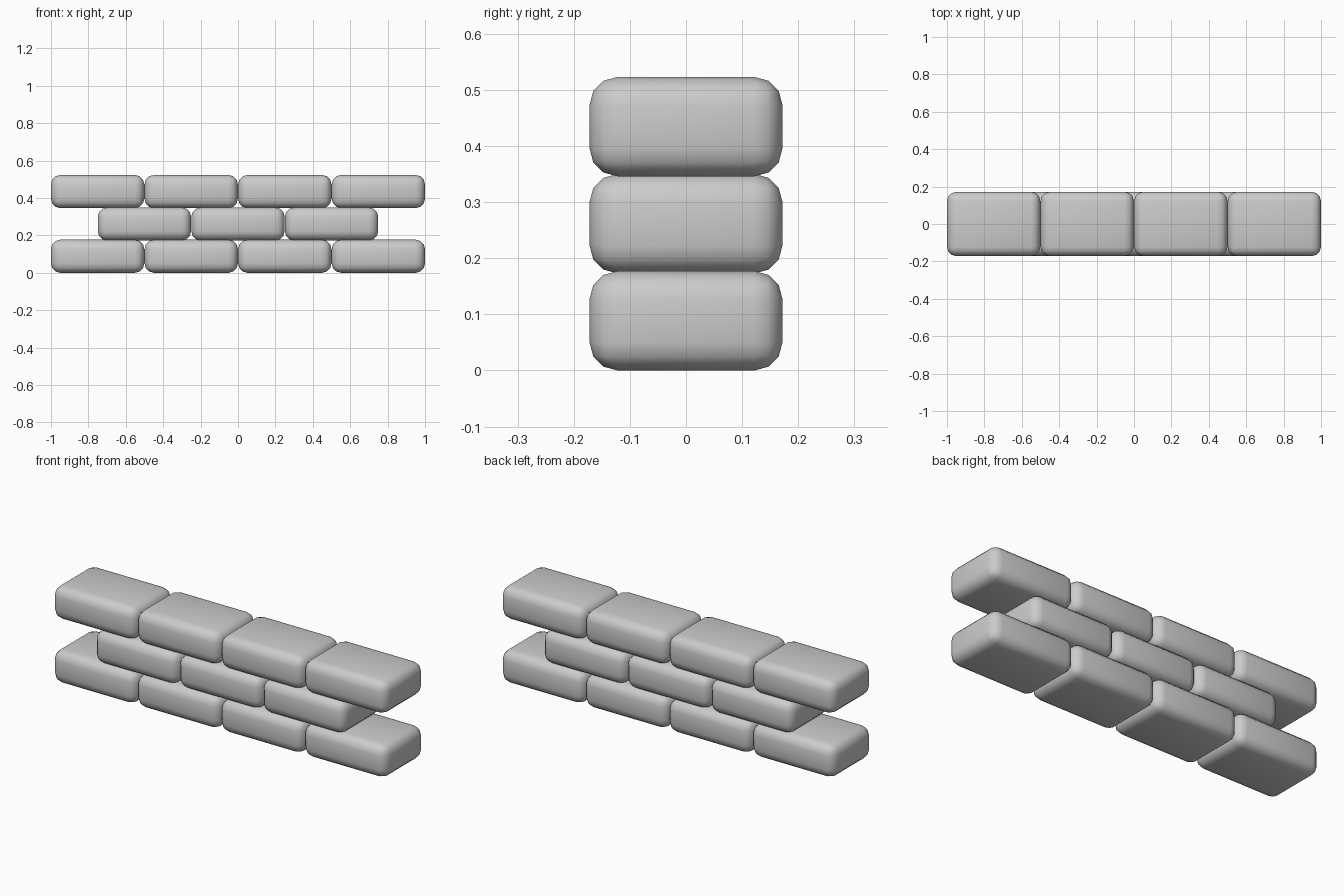
import bpy

if "Cube" in bpy.data.objects:
    bpy.data.objects.remove(bpy.data.objects["Cube"])

LENGTH, DEPTH, HEIGHT = 0.499, 0.344, 0.177
STEP_X, STEP_Z = 0.5003, 0.173


def brick(name, x, z):
    bpy.ops.mesh.primitive_cube_add(size=1, location=(x, 0, z))
    ob = bpy.context.object
    ob.name = name
    ob.scale = (LENGTH, DEPTH, HEIGHT)
    bpy.ops.object.transform_apply(location=False, rotation=False, scale=True)
    # Rounded edges
    bev = ob.modifiers.new("rounding", 'BEVEL')
    bev.width = 0.05
    bev.segments = 3
    bev.limit_method = 'NONE'
    bpy.ops.object.modifier_apply(modifier=bev.name)
    bpy.ops.object.shade_smooth_by_angle(angle=0.8)


# Staggered courses: four, three, four bricks
for row, count in enumerate((4, 3, 4)):
    for i in range(count):
        brick(f"brick_row{row + 1}_{i + 1}",
              (i - (count - 1) / 2) * STEP_X,
              HEIGHT / 2 + row * STEP_Z)
